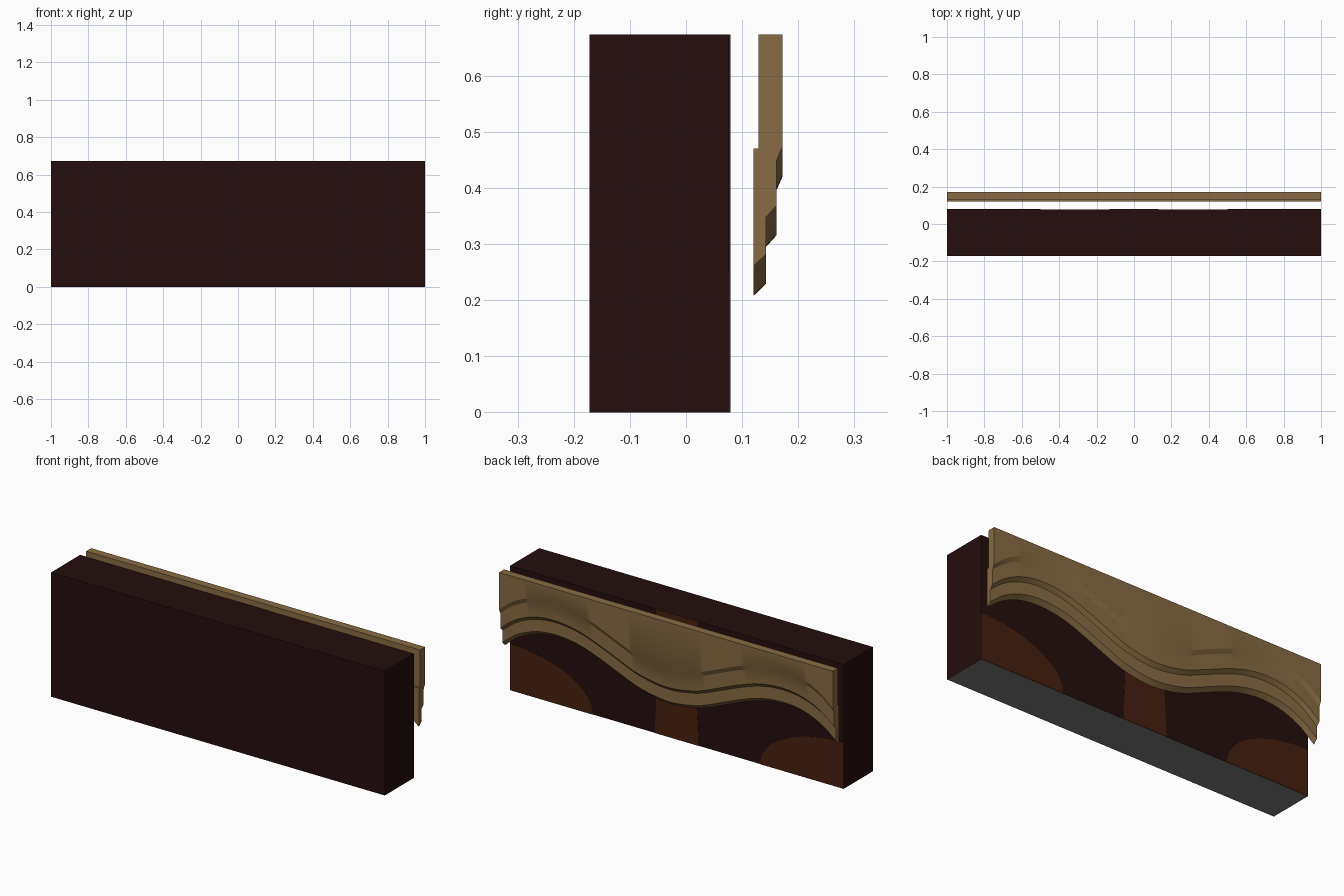
import bpy, bmesh, math

if "Cube" in bpy.data.objects:
    bpy.data.objects.remove(bpy.data.objects["Cube"])


def material(name, rgb):
    m = bpy.data.materials.new(name)
    m.diffuse_color = (*rgb, 1)
    m.use_nodes = True
    m.node_tree.nodes["Principled BSDF"].inputs["Base Color"].default_value = m.diffuse_color
    return m


MAROON = material("dark maroon", (0.0176, 0.0044, 0.0042))
BROWN = material("dark brown", (0.061, 0.015, 0.0045))
TAN = material("tan wood", (0.242, 0.150, 0.056))
GREY = material("underside grey", (0.2, 0.2, 0.2))


def finish(bm, name, *mats):
    bmesh.ops.recalc_face_normals(bm, faces=bm.faces)
    me = bpy.data.meshes.new(name)
    bm.to_mesh(me)
    bm.free()
    for m in mats:
        me.materials.append(m)
    ob = bpy.data.objects.new(name, me)
    bpy.context.collection.objects.link(ob)
    return ob


H = 0.673
BACK = 0.077

# Main block, grey underneath
bm = bmesh.new()
bmesh.ops.create_cube(bm, size=1)
for v in bm.verts:
    v.co = (v.co.x * 2, (v.co.y + 0.5) * 0.249 - 0.172, (v.co.z + 0.5) * H)
bm.normal_update()
for f in bm.faces:
    f.material_index = 1 if f.normal.z < -0.5 else 0
finish(bm, "block", MAROON, GREY)


# Painted shapes on the back of the block
def plate(name, outline):
    bm = bmesh.new()
    face = bm.faces.new([bm.verts.new((x, BACK, z)) for x, z in outline])
    ext = bmesh.ops.extrude_face_region(bm, geom=[face])
    for v in ext["geom"]:
        if isinstance(v, bmesh.types.BMVert):
            v.co.y += 0.002
    finish(bm, name, BROWN)


for side, s in (("right", 1), ("left", -1)):
    arc = [(s * (1 - 0.5 * math.cos(a)), 0.25 * math.sin(a))
           for a in (i * math.pi / 48 for i in range(25))]
    plate(side + "_corner_patch", arc + [(s, 0)])

edge = [(0.132, 0), (0.128, 0.1), (0.121, 0.22), (0.119, 0.4), (0.121, 0.55), (0.124, H)]
plate("centre_stripe", edge + [(-x, z) for x, z in reversed(edge)])

# Wavy lower edge of the valance: half-width control points, mirrored
WAVE = [(0, .207), (.1, .217), (.2, .241), (.3, .281), (.42, .33), (.54, .37),
        (.66, .387), (.77, .38), (.86, .353), (.93, .316), (1, .26)]


def bottom(x):
    x = abs(x)
    n = len(WAVE)
    i = next((k for k in range(n - 1) if x <= WAVE[k + 1][0]), n - 2)

    def slope(k):
        if k == 0:
            return 0
        a, b = WAVE[k - 1], WAVE[min(k + 1, n - 1)]
        return (b[1] - a[1]) / (b[0] - a[0])

    (x0, z0), (x1, z1) = WAVE[i], WAVE[i + 1]
    h = x1 - x0
    t = (x - x0) / h
    return (z0 * (2*t**3 - 3*t*t + 1) + z1 * (3*t*t - 2*t**3)
            + h * (slope(i) * (t**3 - 2*t*t + t) + slope(i + 1) * (t**3 - t*t)))


# Stepped, bevelled cross-section swept along x
def section(x):
    b = bottom(x)
    return [(.12, b), (.143, b + .022), (.143, b + .088), (.161, b + .108),
            (.161, b + .188), (.172, b + .213), (.172, H), (.129, H),
            (.129, .47), (.12, .47)]


bm = bmesh.new()
STEPS = 80
rings = []
for i in range(STEPS + 1):
    x = -1 + 2 * i / STEPS
    rings.append([bm.verts.new((x, y, z)) for y, z in section(x)])
for a, b in zip(rings, rings[1:]):
    for j in range(len(a)):
        k = (j + 1) % len(a)
        bm.faces.new((a[j], a[k], b[k], b[j]))
bm.faces.new(rings[0])
bm.faces.new(rings[-1])
valance = finish(bm, "valance", TAN)
bpy.context.view_layer.objects.active = valance
valance.select_set(True)
bpy.ops.object.shade_smooth_by_angle(angle=math.radians(25))
